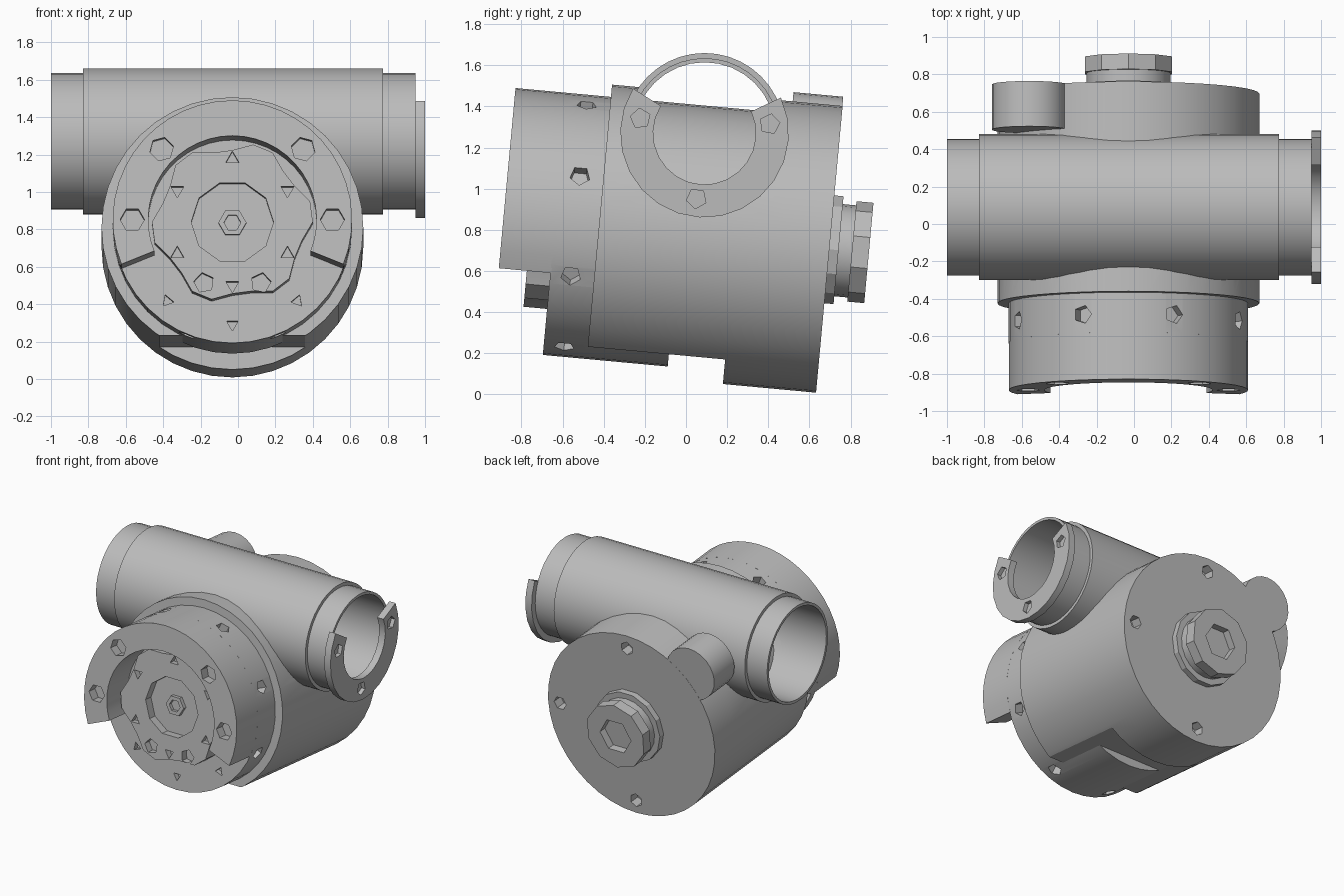
import bpy, bmesh, math
from mathutils import Matrix

default = bpy.data.objects.get("Cube")
if default:
    bpy.data.objects.remove(default, do_unlink=True)

grey = bpy.data.materials.new("cast_grey")
grey.use_nodes = True
COLOR = (0.5, 0.5, 0.5, 1)
grey.diffuse_color = COLOR
grey.node_tree.nodes["Principled BSDF"].inputs["Base Color"].default_value = COLOR

# Frames: outlines lie in local x/z and are extruded along local y
BARREL = Matrix.Translation((-0.03, 0, 0.77)) @ Matrix.Rotation(math.radians(-5.3), 4, 'X')
TUBE = Matrix.Translation((0, 0.09, 1.27)) @ Matrix(
    ((0, 1, 0, 0), (1, 0, 0, 0), (0, 0, 1, 0), (0, 0, 0, 1)))


def polar(r, deg, cx=0, cz=0):
    a = math.radians(deg)
    return (cx + r * math.cos(a), cz + r * math.sin(a))


def circle(r, n=40, cx=0, cz=0, start=0):
    return [polar(r, start + 360 * i / n, cx, cz) for i in range(n)]


def arc_band(r_out, r_in, a0, a1, n=24):
    angles = [a0 + (a1 - a0) * i / n for i in range(n + 1)]
    return [polar(r_out, a) for a in angles] + [polar(r_in, a) for a in reversed(angles)]


def box(x0, x1, z0, z1):
    return [(x0, z0), (x1, z0), (x1, z1), (x0, z1)]


def build(name, pieces, frame):
    """One object from (outline, y0, y1[, extra matrix]) prisms."""
    bm = bmesh.new()
    for outline, y0, y1, *extra in pieces:
        m = frame @ extra[0] if extra else frame
        rings = [[bm.verts.new(m @ Matrix.Translation((x, y, z)).translation)
                  for x, z in outline] for y in (y0, y1)]
        bm.faces.new(rings[0])
        bm.faces.new(rings[1])
        for i in range(len(outline)):
            j = (i + 1) % len(outline)
            bm.faces.new((rings[0][i], rings[0][j], rings[1][j], rings[1][i]))
    bmesh.ops.recalc_face_normals(bm, faces=bm.faces)
    mesh = bpy.data.meshes.new(name)
    bm.to_mesh(mesh)
    bm.free()
    mesh.materials.append(grey)
    obj = bpy.data.objects.new(name, mesh)
    bpy.context.collection.objects.link(obj)
    return obj


def cut(obj, pieces, frame):
    cutter = build("cutter", pieces, frame)
    cutter.hide_render = True
    mod = obj.modifiers.new("cut", 'BOOLEAN')
    mod.operation = 'DIFFERENCE'
    mod.solver = 'EXACT'
    mod.object = cutter
    bpy.context.view_layer.objects.active = obj
    bpy.ops.object.modifier_apply(modifier=mod.name)
    bpy.data.objects.remove(cutter, do_unlink=True)


def holes(r, ring, angles, y0, y1, n=6):
    return [(circle(r, n, *polar(ring, a), start=a), y0, y1) for a in angles]


bore = [(circle(0.345, 32), -1.1, 1.1)]

# Barrel shell with a flat underside window, opened by the cross bore
window = [(box(-0.5, 0.5, -0.9, -0.58), -0.6, 0.245)]
shell = build("barrel_shell", [(circle(0.70), -0.426, 0.456)], BARREL)
cut(shell, window, BARREL)
cut(shell, bore, TUBE)

# Inner drum: the front part shows below and carries the ring of side screws
rear_core = build("drum_rear", [(circle(0.64), -0.03, 0.45)], BARREL)
cut(rear_core, window, BARREL)
drum = build("drum_front", [(circle(0.64), -0.64, -0.03)], BARREL)
upright = Matrix.Rotation(math.radians(90), 4, 'X')
side_holes = []
for k in range(8):
    spin = Matrix.Rotation(math.radians(22.5 + 45 * k), 4, 'Y')
    side_holes.append((circle(0.05, 5, 0, 0.54), 0.57, 0.7, spin @ upright))
cut(drum, side_holes, BARREL)
cut(drum, holes(0.035, 0.54, (-50, -90, -130), -0.7, -0.6, 3), BARREL)

# Horseshoe hood over the front face
hood = build("front_hood", [(arc_band(0.64, 0.45, -22, 202, 28), -0.892, -0.635)], BARREL)
cut(hood, holes(0.065, 0.535, (0, 45, 135, 180), -0.95, -0.82), BARREL)

# Notched front disc with central pocket and shaft socket
scallops = [polar(0.43 if i % 4 < 2 else 0.385, 15 * i) for i in range(24)]
disc = build("front_disc", [(scallops, -0.755, -0.635)], BARREL)
cut(disc, [(circle(0.22, 10), -0.8, -0.69)], BARREL)
cut(disc, holes(0.04, 0.34, range(-30, 330, 60), -0.8, -0.71, 3)
    + holes(0.055, 0.36, (-65, -115), -0.8, -0.7, 5), BARREL)
socket = build("shaft_socket", [(circle(0.075, 6), -0.72, -0.68)], BARREL)
cut(socket, [(circle(0.045, 6), -0.8, -0.695)], BARREL)

# Back plate with a corner boss and three screw holes
back = build("back_plate", [(circle(0.70), 0.456, 0.70)], BARREL)
cut(back, holes(0.05, 0.60, (0, 90, 270), 0.62, 0.8), BARREL)
build("back_boss", [(circle(0.20, 24, -0.53, 0.545), 0.456, 0.699)], BARREL)

# Rear cap: collar, neck and faceted plug with a hex recess
build("cap_collar", [(circle(0.27, 14), 0.69, 0.745)], BARREL)
build("cap_neck", [(circle(0.225, 20), 0.74, 0.815)], BARREL)
plug = build("cap_plug", [(circle(0.245, 10, start=18), 0.81, 0.893)], BARREL)
cut(plug, [(circle(0.13, 6), 0.835, 1.0)], BARREL)

# Cross tube: thick sleeve with a slimmer spigot at each end
for name, r, x0, x1 in (("tube_sleeve", 0.39, -0.83, 0.775),
                        ("left_spigot", 0.365, 0.77, 0.95),
                        ("right_spigot", 0.365, -1.0, -0.825)):
    cut(build(name, [(circle(r), x0, x1)], TUBE), bore, TUBE)

# Open-topped flange on the left end
flange = build("tube_flange", [(arc_band(0.41, 0.25, 148, 385, 16), 0.948, 1.0)], TUBE)
cut(flange, holes(0.05, 0.32, (167, 263, 368), 0.97, 1.1, 5), TUBE)

# Smooth round walls, crisp edges
for obj in bpy.context.scene.objects:
    obj.select_set(obj.type == 'MESH')
bpy.context.view_layer.objects.active = shell
bpy.ops.object.shade_smooth_by_angle(angle=math.radians(25))
